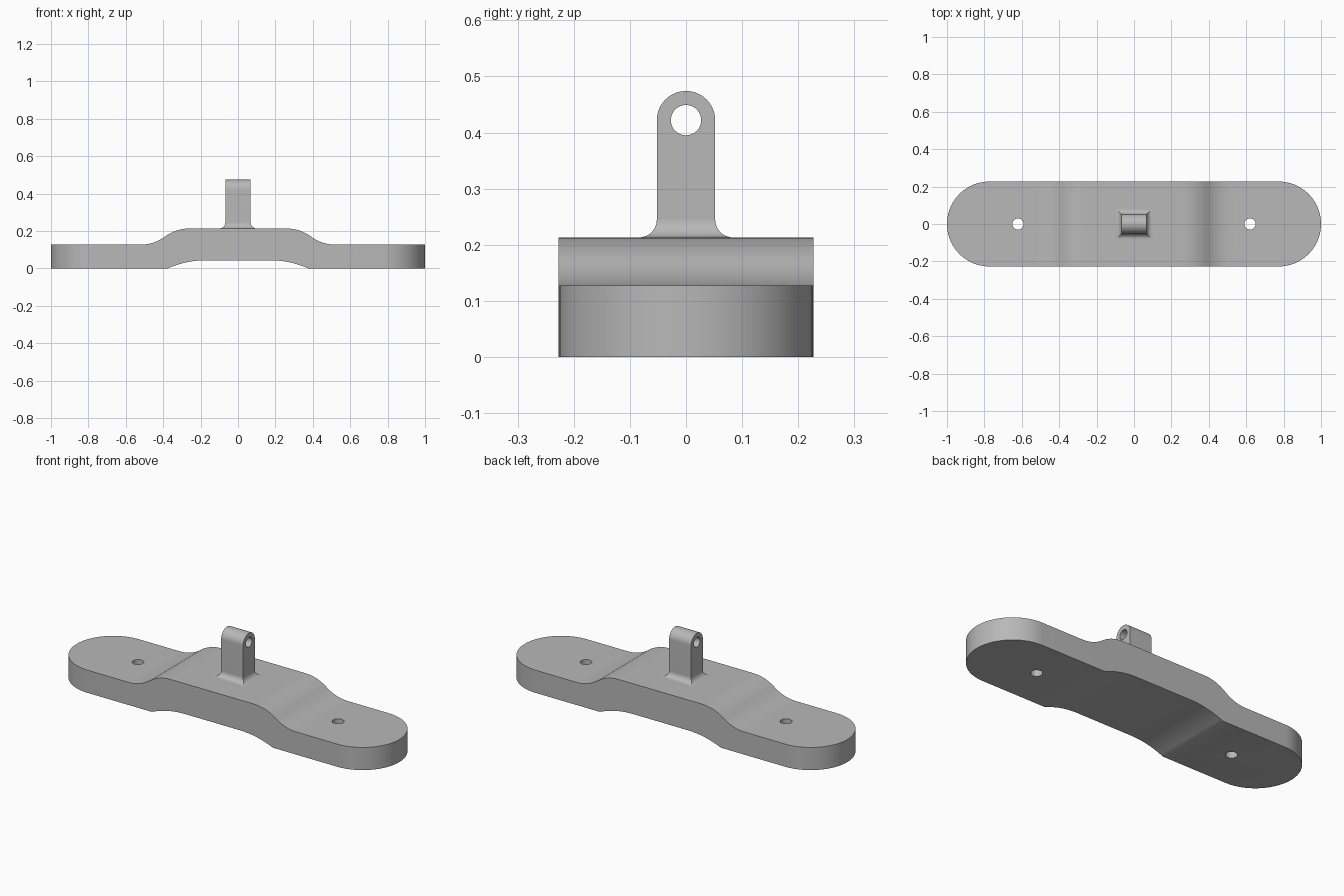
import bpy, bmesh, math

cube = bpy.data.objects.get("Cube")
if cube:
    bpy.data.objects.remove(cube, do_unlink=True)

grey = bpy.data.materials.new("plain grey")
grey.use_nodes = True
grey.diffuse_color = (0.48, 0.48, 0.48, 1)
grey.node_tree.nodes["Principled BSDF"].inputs["Base Color"].default_value = grey.diffuse_color

HALF_W, END_H, TOP_Z, ARCH_Z = 0.227, 0.127, 0.213, 0.043
LUG_X, LUG_Y, EYE_Z, FILLET = 0.068, 0.052, 0.422, 0.032


def arc(cx, cy, r, start, end, n):
    """Points on an arc, angles in degrees."""
    angles = [math.radians(start + (end - start) * i / n) for i in range(n + 1)]
    return [(cx + r * math.cos(a), cy + r * math.sin(a)) for a in angles]


def loft(name, rings):
    """Closed solid through rings with equal point counts."""
    bm = bmesh.new()
    loops = [[bm.verts.new(p) for p in ring] for ring in rings]
    n = len(loops[0])
    for a, b in zip(loops, loops[1:]):
        for i in range(n):
            j = (i + 1) % n
            bm.faces.new((a[i], a[j], b[j], b[i]))
    bm.faces.new(loops[0])
    bm.faces.new(loops[-1])
    bmesh.ops.recalc_face_normals(bm, faces=bm.faces)
    mesh = bpy.data.meshes.new(name)
    bm.to_mesh(mesh)
    bm.free()
    mesh.materials.append(grey)
    ob = bpy.data.objects.new(name, mesh)
    bpy.context.collection.objects.link(ob)
    return ob


def select(ob):
    bpy.ops.object.select_all(action="DESELECT")
    ob.select_set(True)
    bpy.context.view_layer.objects.active = ob


def cut(ob, cutter, operation="DIFFERENCE"):
    mod = ob.modifiers.new("cut", "BOOLEAN")
    mod.operation, mod.object, mod.solver = operation, cutter, "EXACT"
    select(ob)
    bpy.ops.object.modifier_apply(modifier=mod.name)
    bpy.data.objects.remove(cutter, do_unlink=True)


def smooth(ob):
    select(ob)
    bpy.ops.object.shade_smooth_by_angle(angle=math.radians(28))


# Base side profile: tangent arcs on the shoulder, shallow arch underneath
inner, outer = 0.26, 0.52
dx, dz = outer - inner, TOP_Z - END_H
r = (dx * dx + dz * dz) / (4 * dz)
swing = math.degrees(math.asin(dx / 2 / r))
shoulder = arc(inner, TOP_Z - r, r, 90, 90 - swing, 12)
shoulder += arc(outer, END_H + r, r, 270 - swing, 270, 12)[1:]
foot, flat = 0.375, 0.17
span = foot - flat
ra = (span ** 2 + ARCH_Z ** 2) / (2 * ARCH_Z)
lean = math.degrees(math.asin(span / ra))
arch = arc(flat, ARCH_Z - ra, ra, 90 - lean, 90, 12)
half = shoulder + [(1.1, END_H), (1.1, 0)] + arch
profile = half + [(-x, z) for x, z in reversed(half)]
base = loft("base", [[(x, y, z) for x, z in profile] for y in (-0.4, 0.4)])

# Rounded plan outline
cx = 1 - HALF_W
outline = arc(cx, 0, HALF_W, -90, 90, 40) + arc(-cx, 0, HALF_W, 90, 270, 40)
cut(base, loft("plan_cutter", [[(x, y, z) for x, y in outline] for z in (-0.2, 0.6)]),
    "INTERSECT")

# Screw holes
for side in (-1, 1):
    circle = arc(side * 0.62, 0, 0.03, 0, 360, 32)[:-1]
    cut(base, loft("hole_cutter", [[(x, y, z) for x, y in circle] for z in (-0.2, 0.6)]))
smooth(base)

# Upright lug with a rounded head and a cross hole
side_shape = [(-LUG_Y, TOP_Z + FILLET), (LUG_Y, TOP_Z + FILLET)]
side_shape += arc(0, EYE_Z, LUG_Y, 0, 180, 32)
lug = loft("lug", [[(x, y, z) for y, z in side_shape] for x in (-LUG_X, LUG_X)])
eye = arc(0, EYE_Z, 0.027, 0, 360, 40)[:-1]
cut(lug, loft("eye_cutter", [[(x, y, z) for y, z in eye] for x in (-0.2, 0.2)]))
smooth(lug)

# Flared foot of the lug with mitred corners
flare = [(FILLET, TOP_Z - 0.01)]
flare += arc(FILLET, TOP_Z + FILLET, FILLET, 270, 180, 10)
rings = [[(sx * (LUG_X + d), sy * (LUG_Y + d), z)
          for sx, sy in ((-1, -1), (1, -1), (1, 1), (-1, 1))] for d, z in flare]
smooth(loft("lug_fillet", rings))
